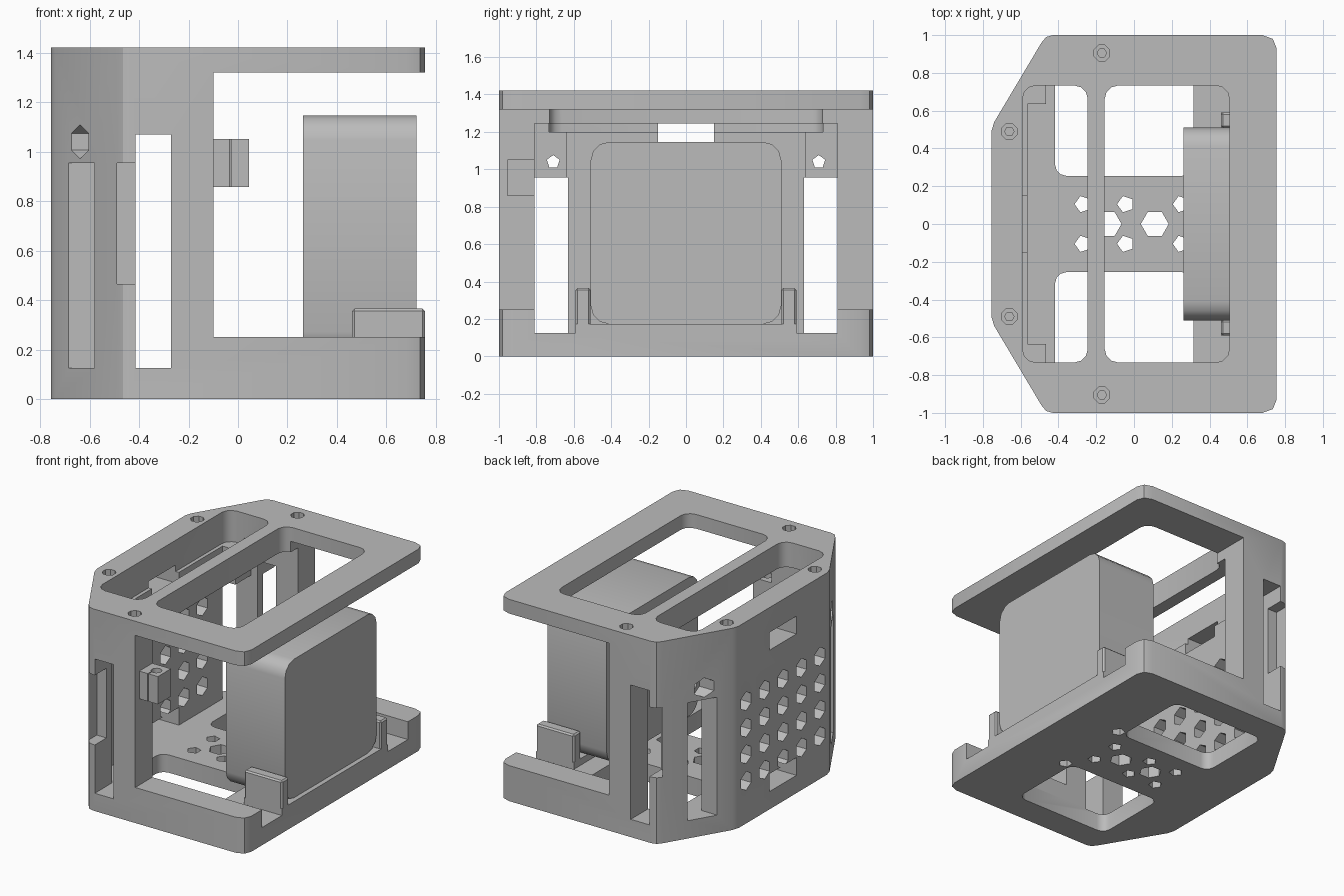
import bpy, bmesh, math

if "Cube" in bpy.data.objects:
    bpy.data.objects.remove(bpy.data.objects["Cube"], do_unlink=True)

grey = bpy.data.materials.new("plain grey")
grey.use_nodes = True
COLOR = (0.5, 0.5, 0.5, 1)
grey.diffuse_color = COLOR
grey.node_tree.nodes["Principled BSDF"].inputs["Base Color"].default_value = COLOR


def prism(name, pts, lo, hi, axis="z"):
    """Extrude a 2D outline (x,y for axis z; y,z for axis x) from lo to hi."""
    bm = bmesh.new()
    place = (lambda a, b, h: (a, b, h)) if axis == "z" else (lambda a, b, h: (h, a, b))
    base = bm.faces.new([bm.verts.new(place(a, b, lo)) for a, b in pts])
    top = bmesh.ops.extrude_face_region(bm, geom=[base])["geom"]
    shift = place(0, 0, hi - lo)
    bmesh.ops.translate(bm, vec=shift, verts=[v for v in top if isinstance(v, bmesh.types.BMVert)])
    bmesh.ops.recalc_face_normals(bm, faces=bm.faces)
    mesh = bpy.data.meshes.new(name)
    bm.to_mesh(mesh)
    bm.free()
    mesh.materials.append(grey)
    obj = bpy.data.objects.new(name, mesh)
    bpy.context.collection.objects.link(obj)
    return obj


def rect(a0, a1, b0, b1, r=0.0):
    """Rectangle outline, with rounded corners when r is given."""
    if not r:
        return [(a0, b0), (a1, b0), (a1, b1), (a0, b1)]
    pts = []
    corners = [(a1 - r, b1 - r), (a0 + r, b1 - r), (a0 + r, b0 + r), (a1 - r, b0 + r)]
    for q, (ca, cb) in enumerate(corners):
        for k in range(4):
            t = math.pi / 2 * (q + k / 3)
            pts.append((ca + r * math.cos(t), cb + r * math.sin(t)))
    return pts


def ngon(a, b, r, n, turn=0.0):
    return [(a + r * math.cos(turn + math.tau * k / n), b + r * math.sin(turn + math.tau * k / n))
            for k in range(n)]


def combine(obj, pts, lo, hi, axis="z", mode="DIFFERENCE"):
    """Cut a prism from obj, or fuse it on, and drop the helper."""
    tool = prism("helper", pts, lo, hi, axis)
    tool.hide_render = True
    mod = obj.modifiers.new("bool", "BOOLEAN")
    mod.operation, mod.solver, mod.object = mode, "EXACT", tool
    bpy.context.view_layer.objects.active = obj
    bpy.ops.object.modifier_apply(modifier=mod.name)
    bpy.data.objects.remove(tool, do_unlink=True)


# Case shell: footprint with clipped rear corners
half = [(0.755, 0.93), (0.735, 0.98), (0.68, 1), (-0.43, 1), (-0.465, 0.99),
        (-0.49, 0.96), (-0.74, 0.54), (-0.755, 0.49)]
case = prism("case", half + [(x, -y) for x, y in reversed(half)], 0, 1.42)

# Inner cavity, open front bay and low tray
combine(case, rect(-0.465, -0.05, -0.81, 0.81), 0.125, 1.245)
combine(case, rect(-0.565, -0.4, -0.635, 0.635), 0.125, 1.245)
combine(case, rect(-0.1, 1, -1.2, 1.2), 0.25, 1.32)
combine(case, rect(-0.11, 1, -0.81, 0.81), 0.125, 0.3)

# Windows in roof and floor
combine(case, rect(-0.59, -0.245, -0.733, 0.733, 0.07), 1.2, 1.5)
combine(case, rect(-0.155, 0.505, -0.733, 0.733, 0.07), 1.2, 1.5)
for y in (-0.53, 0.53):
    combine(case, rect(-0.418, 0.315, y - 0.275, y + 0.275, 0.06), -0.1, 0.2)

for s in (-1, 1):
    # Side slot with its shallow recess
    ys = sorted((s * 0.78, s * 1.1))
    combine(case, rect(-0.415, -0.27, *ys), 0.125, 1.07)
    ys = sorted((s * 0.87, s * 1.1))
    combine(case, rect(-0.49, -0.4, *ys), 0.465, 0.955)
    # Slot and screw hole in the clipped corner
    ys = sorted((s * 0.632, s * 0.81))
    combine(case, rect(*ys, 0.125, 0.955), -0.9, -0.45, "x")
    combine(case, ngon(s * 0.71, 1.04, 0.036, 5, math.pi / 2), -0.9, -0.4, "x")
    combine(case, ngon(s * 0.71, 1.04, 0.068, 6, math.pi / 2), -0.9, -0.56, "x")
    # Roof screw holes
    for x, y in ((-0.17, 0.905), (-0.66, 0.49)):
        combine(case, ngon(x, s * y, 0.045, 8, math.pi / 8), 1.34, 1.5)
        combine(case, ngon(x, s * y, 0.025, 6), 1.1, 1.5)
    # Small floor vents
    for x in (-0.27, -0.045, 0.25):
        combine(case, ngon(x, s * 0.105, 0.045, 5, math.pi), -0.1, 0.2)
    combine(case, ngon(0.36, s * 0.27, 0.045, 5), -0.1, 0.15)

# Large floor vents
for x in (-0.14, 0.11):
    combine(case, ngon(x, 0, 0.074, 6, math.pi), -0.1, 0.2)

# Rear wall slots and vent grid
for z in (0.185, 1.18):
    combine(case, rect(-0.15, 0.15, z - 0.06, z + 0.065), -0.9, -0.5, "x")
for col in range(5):
    for row in range(4):
        combine(case, ngon(-0.41 + col * 0.205, 0.3 + row * 0.187, 0.066, 6, math.pi / 2),
                -0.9, -0.5, "x")

# Raised seat and side tabs that hold the front block
combine(case, rect(0.46, 0.755, -0.59, 0.59), 0.1, 0.172, mode="UNION")
for s in (-1, 1):
    ys = sorted((s * 0.51, s * 0.59))
    tab = prism(("right" if s < 0 else "left") + "_tab",
                [(ys[0], 0.15), (ys[1], 0.15), (s * 0.59 if s > 0 else s * 0.51, 0.365),
                 (s * 0.51 if s > 0 else s * 0.59, 0.365)], 0.46, 0.755, "x")
    bevel = tab.modifiers.new("bevel", "BEVEL")
    bevel.width = 0.01

# Front block with rounded corners
block = prism("front_block", rect(-0.51, 0.51, 0.172, 1.147, 0.1), 0.262, 0.722, "x")

# Cable clip on the side post
clip = prism("cable_clip", rect(-0.11, 0.045, -0.955, -0.81), 0.857, 1.052)
combine(clip, ngon(-0.015, -0.885, 0.035, 12), 0.8, 1.1)
combine(clip, rect(-0.034, -0.028, -1, -0.885), 0.8, 1.1)

for obj in (case, block, clip):
    bpy.ops.object.select_all(action="DESELECT")
    obj.select_set(True)
    bpy.context.view_layer.objects.active = obj
    bpy.ops.object.shade_smooth_by_angle(angle=math.radians(31))
